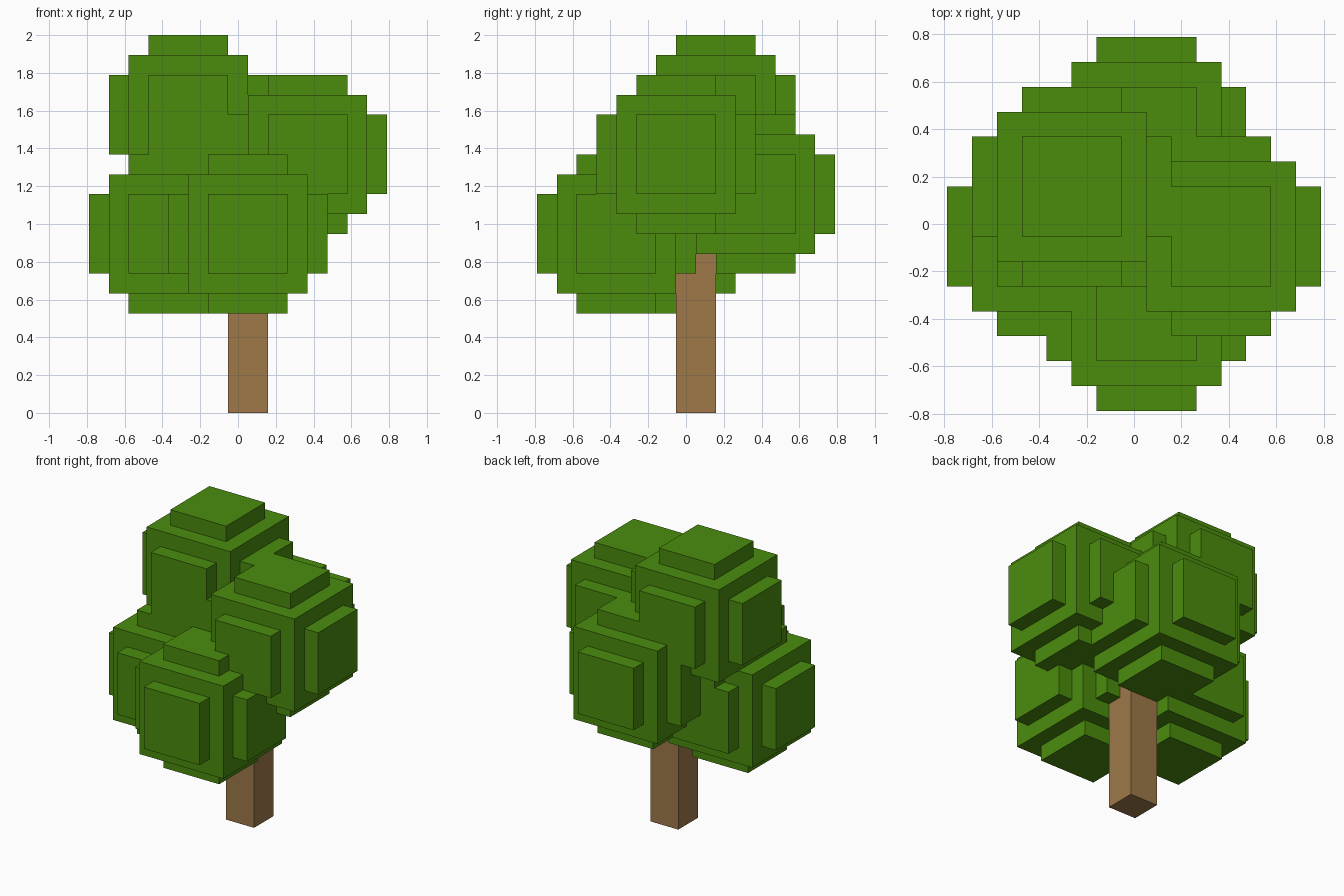
import bpy
import bmesh
from mathutils import Matrix, Vector

UNIT = 2 / 19  # one block of the tree's grid

cube = bpy.data.objects.get("Cube")
if cube:
    bpy.data.objects.remove(cube, do_unlink=True)


def make_material(name, rgb):
    mat = bpy.data.materials.new(name)
    mat.use_nodes = True
    mat.diffuse_color = (*rgb, 1)
    mat.node_tree.nodes["Principled BSDF"].inputs["Base Color"].default_value = (*rgb, 1)
    return mat


def make_object(name, bm, center, mat):
    bmesh.ops.scale(bm, vec=(UNIT,) * 3, verts=bm.verts)
    mesh = bpy.data.meshes.new(name)
    bm.to_mesh(mesh)
    bm.free()
    mesh.materials.append(mat)
    obj = bpy.data.objects.new(name, mesh)
    obj.location = Vector(center) * UNIT
    bpy.context.collection.objects.link(obj)
    return obj


def box(size):
    bm = bmesh.new()
    bmesh.ops.create_cube(bm, size=1, matrix=Matrix.Diagonal((*size, 1)))
    return bm


def leaf_cluster(name, center):
    """Cube of leaves with a raised square panel on every side."""
    bm = box((6, 6, 6))
    bm.normal_update()
    panels = bm.faces[:]
    bmesh.ops.inset_individual(bm, faces=panels, thickness=1, use_even_offset=True)
    for face in panels:
        normal = face.normal.copy()
        raised = bmesh.ops.extrude_discrete_faces(bm, faces=[face])["faces"][0]
        bmesh.ops.translate(bm, vec=normal, verts=raised.verts)
    bmesh.ops.recalc_face_normals(bm, faces=bm.faces)
    make_object(name, bm, center, leaf_green)


leaf_green = make_material("leaf_green", (0.069, 0.262, 0.004))
bark_brown = make_material("bark_brown", (0.342, 0.191, 0.066))

# Trunk, reaching up into the leaves
make_object("trunk", box((2, 2, 9)), (0.5, 0.5, 4.5), bark_brown)

# Crown of five leaf clusters
clusters = {
    "top_leaves": (-2.5, 1.5, 15),
    "left_leaves": (3.5, -0.5, 13),
    "front_leaves": (0.5, -3.5, 9),
    "right_leaves": (-3.5, -0.5, 9),
    "back_leaves": (0.5, 3.5, 11),
}
for name, center in clusters.items():
    leaf_cluster(name, center)
